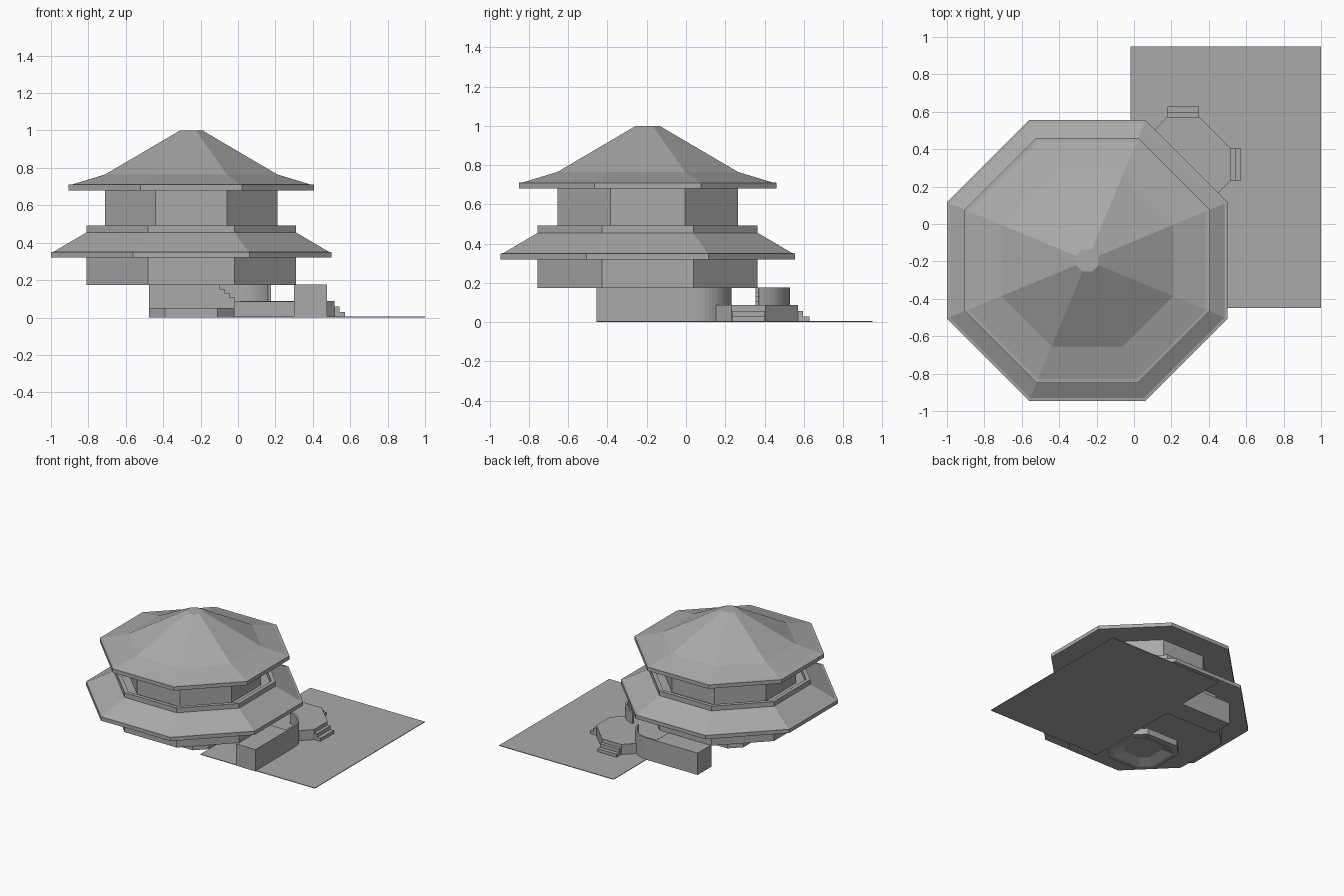
import bpy, bmesh
from math import sin, cos, radians, tan, pi
from mathutils import Vector

if "Cube" in bpy.data.objects:
    bpy.data.objects.remove(bpy.data.objects["Cube"])

ORIGIN = Vector((-0.25, -0.195, 0))   # axis of the tower
REGULAR = tan(pi / 8)

grey = bpy.data.materials.new("plain_grey")
grey.use_nodes = True
GREY = (0.4, 0.4, 0.4, 1)
grey.diffuse_color = GREY
grey.node_tree.nodes["Principled BSDF"].inputs["Base Color"].default_value = GREY


def finish(name, bm):
    bmesh.ops.recalc_face_normals(bm, faces=bm.faces)
    mesh = bpy.data.meshes.new(name)
    bm.to_mesh(mesh)
    bm.free()
    mesh.materials.append(grey)
    obj = bpy.data.objects.new(name, mesh)
    obj.location = ORIGIN
    bpy.context.collection.objects.link(obj)
    return obj


def loft(name, rings):
    """Skin a stack of outlines [(points, z), ...] and cap both ends."""
    bm = bmesh.new()
    loops = [[bm.verts.new((x, y, z)) for x, y in pts] for pts, z in rings]
    n = len(loops[0])
    for a, b in zip(loops, loops[1:]):
        for i in range(n):
            j = (i + 1) % n
            bm.faces.new((a[i], a[j], b[j], b[i]))
    bm.faces.new(loops[0])
    bm.faces.new(loops[-1])
    return finish(name, bm)


def octagon(a, ratio=REGULAR, c=0.0):
    h = a * ratio
    return [(c + x, c + y) for x, y in
            ((a, -h), (a, h), (h, a), (-h, a), (-a, h), (-a, -h), (-h, -a), (h, -a))]


def prism(name, pts, z0, z1):
    return loft(name, [(pts, z0), (pts, z1)])


def rect(x0, x1, y0, y1):
    return [(x0, y0), (x1, y0), (x1, y1), (x0, y1)]


def swap(pts):
    return [(y, x) for x, y in pts]


def tower(name, profile):
    return loft(name, [(octagon(a), z) for a, z in profile])


# Tower: storeys, skirt roof with walled gallery, upper roof
tower("lower_storey", [(0.56, 0.175), (0.56, 0.33)])
tower("skirt_roof_and_gallery", [(0.75, 0.32), (0.75, 0.35), (0.735, 0.352), (0.56, 0.455),
                                 (0.56, 0.493), (0.53, 0.493), (0.53, 0.455)])
tower("upper_storey", [(0.46, 0.45), (0.46, 0.69)])
tower("upper_roof", [(0.655, 0.68), (0.655, 0.71), (0.635, 0.712), (0.46, 0.765), (0.06, 1.0)])

# Low octagonal footing, hollow underneath
loft("footing", [(octagon(a, 0.62), z) for a, z in
                 ((0.12, 0.03), (0.19, 0.0), (0.225, 0.0), (0.225, 0.05))])

# Thin ground plate
prism("ground_plate", rect(0.23, 1.25, -0.255, 1.145), 0, 0.005)

# Curved outline shared by the landing and its side walls
INNER, OUTER, BEND, LANDING, TOP = 0.55, 0.725, 0.23, 0.085, 0.176
RADIUS = 0.2


def arc(r):
    cx = OUTER - RADIUS
    return [(cx + r * cos(radians(t)), BEND + r * sin(radians(t))) for t in range(0, 79, 6)]


outer_arc = arc(RADIUS)
prism("landing", [(BEND, BEND)] + outer_arc + [(INNER, INNER)] + swap(outer_arc)[::-1], 0, LANDING)

# Two mirrored walkways, each with stairs, a curved side wall and entry steps
STEPS = 3
STAIR_START = 0.15
for side, turn, start in (("left", list, -0.26), ("back", swap, -0.225)):
    prism(side + "_walkway", turn(rect(INNER, OUTER, start, STAIR_START)), 0, TOP)
    run = (BEND - STAIR_START) / STEPS
    for i in range(STEPS):
        y = STAIR_START + i * run
        top = TOP - (i + 1) * (TOP - LANDING) / (STEPS + 1)
        prism(f"{side}_stair_{i + 1}", turn(rect(INNER, OUTER, y, y + run)), 0, top)
    thick = 0.015
    wall = ([(OUTER, STAIR_START)] + outer_arc + arc(RADIUS - thick)[::-1]
            + [(OUTER - thick, STAIR_START)])
    prism(side + "_curved_wall", turn(wall), 0, TOP)
    for i, reach in enumerate((0.792, 0.823)):
        prism(f"{side}_entry_step_{i + 1}", turn(rect(0.74, reach, 0.428, 0.598)),
              0, 0.058 - 0.028 * i)

# Octagonal entry platform
prism("entry_platform", octagon(0.253, 0.34, 0.513), 0, LANDING + 0.002)
